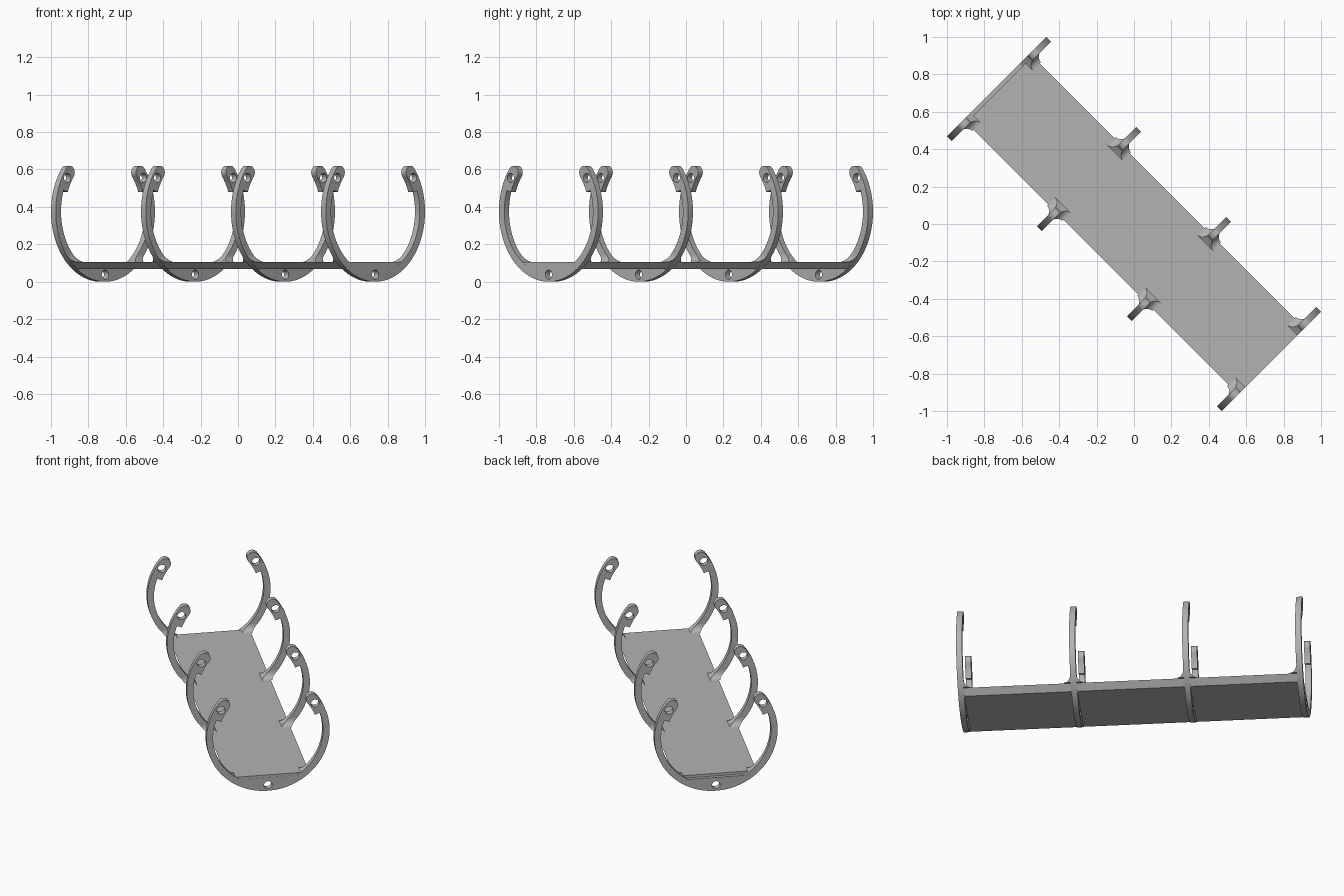
import bpy, bmesh, math

if "Cube" in bpy.data.objects:
    bpy.data.objects.remove(bpy.data.objects["Cube"])

# Dimensions; local x runs along the rack, local y across it
R, R_IN, R_PAD, CZ = 0.375, 0.335, 0.303, 0.375
T, END = 0.036, 1.039
PLATE_TOP, PLATE_LOW, SEAT_Z = 0.105, 0.068, 0.088
CENTRES = [-END + T / 2 + i * (2 * END - T) / 3 for i in range(4)]
TURN = -math.pi / 4

grey = bpy.data.materials.new("grey_plastic")
grey.diffuse_color = (0.45, 0.45, 0.45, 1)
grey.use_nodes = True
grey.node_tree.nodes["Principled BSDF"].inputs["Base Color"].default_value = grey.diffuse_color


def make(name, bm, x=0.0):
    bmesh.ops.recalc_face_normals(bm, faces=bm.faces)
    me = bpy.data.meshes.new(name)
    bm.to_mesh(me)
    bm.free()
    me.materials.append(grey)
    ob = bpy.data.objects.new(name, me)
    bpy.context.collection.objects.link(ob)
    ob.rotation_euler.z = TURN
    ob.location = (x * math.cos(TURN), x * math.sin(TURN), 0)
    return ob


def extrude_profile(bm, pts, x0, x1):
    face = bm.faces.new([bm.verts.new((x0, y, z)) for y, z in pts])
    new = bmesh.ops.extrude_face_region(bm, geom=[face])["geom"]
    bmesh.ops.translate(bm, vec=(x1 - x0, 0, 0),
                        verts=[v for v in new if isinstance(v, bmesh.types.BMVert)])


def arc(cy, cz, r, a0, a1, n):
    out = []
    for i in range(n + 1):
        a = math.radians(a0 + (a1 - a0) * i / n)
        out.append((cy + r * math.cos(a), cz + r * math.sin(a)))
    return out


def polar(r, deg):
    return r * math.cos(math.radians(deg)), CZ + r * math.sin(math.radians(deg))


def ring_profile():
    # Half outline: outer arc, rounded tip, thick pad, thin arm, flat seat
    mid, tip, step = (R + R_PAD) / 2, 38, 20
    low = math.degrees(math.asin((SEAT_Z - CZ) / R_IN))
    cy, cz = polar(mid, tip)
    half = arc(0, CZ, R, -90, tip, 48)
    half += arc(cy, cz, (R - R_PAD) / 2, tip, tip + 180, 12)[1:]
    half += arc(0, CZ, R_PAD, tip, step, 6)[1:]
    half += arc(0, CZ, R_IN, step, low, 28)
    return half + [(-y, z) for y, z in reversed(half[1:])]


def smooth(ob):
    bpy.ops.object.select_all(action="DESELECT")
    ob.select_set(True)
    bpy.context.view_layer.objects.active = ob
    bpy.ops.object.shade_smooth_by_angle(angle=math.radians(30))


# Cutter with the three screw holes of a ring
bm = bmesh.new()
for y, z in [(0, 0.038), (0.287, 0.555), (-0.287, 0.555)]:
    extrude_profile(bm, arc(y, z, 0.025, 0, 345, 23), -0.1, 0.1)
cutter = make("hole_cutter", bm)
cutter.hide_render = True

# Four open rings
for i, x in enumerate(CENTRES):
    bm = bmesh.new()
    extrude_profile(bm, ring_profile(), -T / 2, T / 2)
    ring = make(f"ring_{i + 1}", bm, x)
    cutter.location = ring.location
    bpy.context.view_layer.update()
    mod = ring.modifiers.new("holes", "BOOLEAN")
    mod.operation, mod.solver, mod.object = "DIFFERENCE", "EXACT", cutter
    bpy.context.view_layer.objects.active = ring
    bpy.ops.object.modifier_apply(modifier=mod.name)
    smooth(ring)
bpy.data.objects.remove(cutter)

# Long plate with sides that follow the ring curve, short of the rear ring face
top, low = 0.25, math.sqrt(R * R - (CZ - PLATE_LOW) ** 2) - 0.002
bm = bmesh.new()
extrude_profile(bm, [(-low, PLATE_LOW), (low, PLATE_LOW), (top, PLATE_TOP), (-top, PLATE_TOP)],
                -END + 0.022, END - 0.0005)
make("plate", bm)

# Concave fillets where the arms rise from the plate
FR, N = 0.04, 8
for i, x in enumerate(CENTRES):
    bm = bmesh.new()
    for side in (-1, 1):
        for way in (-1, 1):
            if (i == 0 and way < 0) or (i == 3 and way > 0):
                continue
            rows = []
            for k in range(N + 1):
                a = math.pi / 2 * k / N
                z = PLATE_TOP + FR * (1 - math.cos(a))
                out = FR * (1 - math.sin(a))
                y_in = math.sqrt(R_IN ** 2 - (CZ - z) ** 2)
                y_out = math.sqrt(R ** 2 - (CZ - z) ** 2) - 0.001
                x0, x1 = way * (T / 2 - 0.004), way * (T / 2 + out)
                rows.append([bm.verts.new((px, side * py, z)) for px, py in
                             ((x0, y_in), (x1, y_in), (x1, y_out), (x0, y_out))])
            for lo, hi in zip(rows, rows[1:]):
                for j in range(4):
                    bm.faces.new((lo[j], lo[(j + 1) % 4], hi[(j + 1) % 4], hi[j]))
            bm.faces.new(rows[0])
            bm.faces.new(rows[-1])
    smooth(make(f"fillet_{i + 1}", bm, x))
